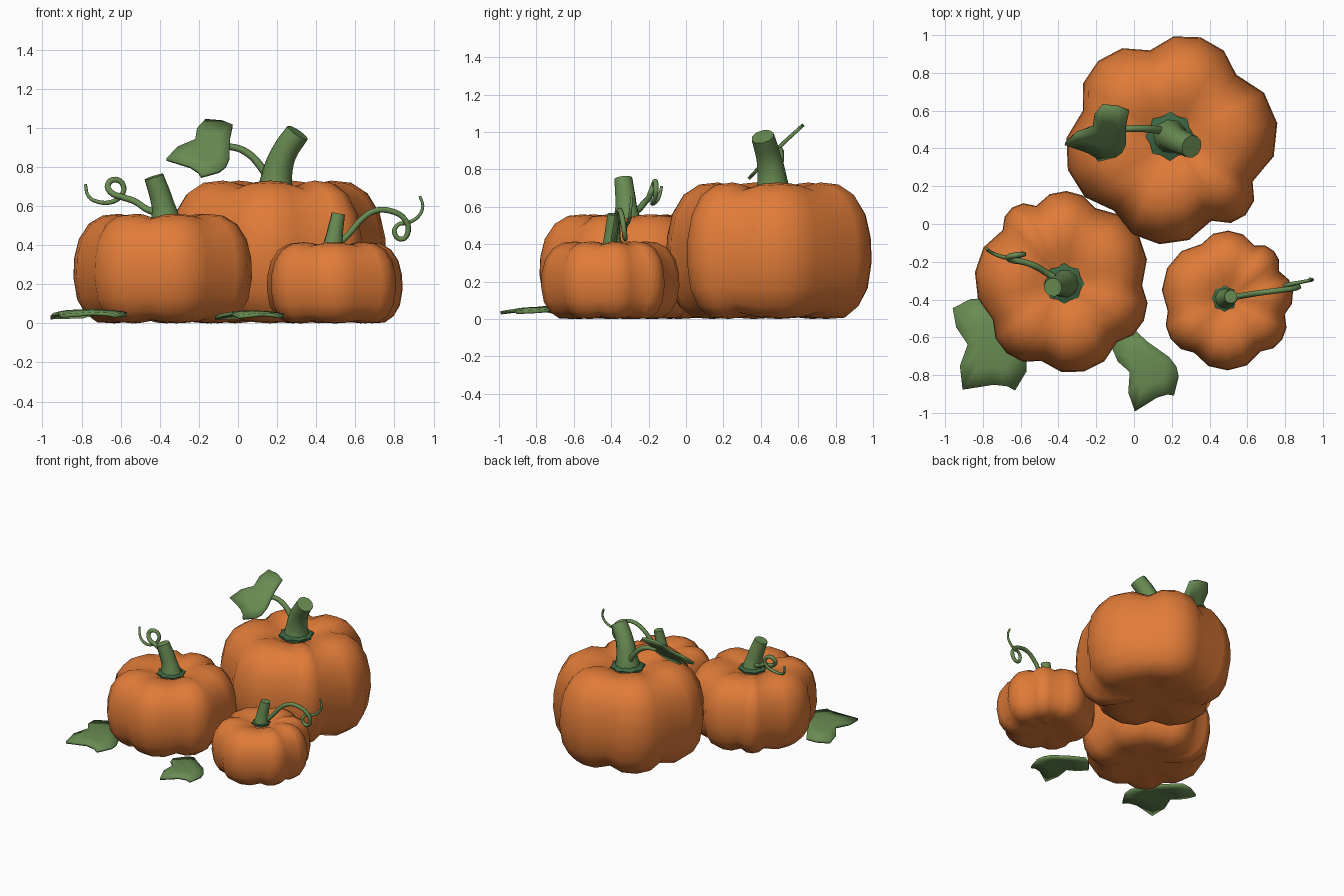
import bpy
import math
from mathutils import Matrix, Vector

default = bpy.data.objects.get("Cube")
if default:
    bpy.data.objects.remove(default)


def material(name, red, green, blue):
    mat = bpy.data.materials.new(name)
    mat.use_nodes = True
    color = (red, green, blue, 1)
    mat.diffuse_color = color
    shader = next(n for n in mat.node_tree.nodes if n.type == 'BSDF_PRINCIPLED')
    shader.inputs["Base Color"].default_value = color
    shader.inputs["Roughness"].default_value = 0.8
    return mat


ORANGE = material("pumpkin orange", .75, .2, .04)
GREEN = material("stem and leaf green", .14, .26, .085)
DARK = material("collar dark green", .045, .13, .055)


def finish(obj, angle):
    bpy.ops.object.select_all(action='DESELECT')
    obj.select_set(True)
    bpy.context.view_layer.objects.active = obj
    bpy.ops.object.shade_smooth_by_angle(angle=math.radians(angle))


def mesh_object(name, verts, faces, mat, angle=60):
    mesh = bpy.data.meshes.new(name)
    mesh.from_pydata(verts, [], faces)
    mesh.materials.append(mat)
    obj = bpy.data.objects.new(name, mesh)
    bpy.context.collection.objects.link(obj)
    finish(obj, angle)
    return obj


def ring_faces(rings, count):
    return [(r * count + i, r * count + (i + 1) % count,
             (r + 1) * count + (i + 1) % count, (r + 1) * count + i)
            for r in range(rings - 1) for i in range(count)]


# Half section of a pumpkin: radius and height as fractions, bottom to top
SECTION = [(.3, .02), (.55, 0), (.74, .01), (.87, .09), (.96, .22), (1, .42), (.99, .6),
           (.94, .77), (.83, .91), (.68, .985), (.5, 1), (.33, .97), (.2, .92), (.1, .9)]
STEPS = 4


def pumpkin(name, center, radii, height, creases, depth):
    """Lathed body whose lobes lie between the given crease angles."""
    spokes = []
    for i, start in enumerate(creases):
        end = creases[i + 1] if i + 1 < len(creases) else creases[0] + 360
        for s in range(STEPS):
            t = s / STEPS
            factor = 1 - depth * (1 - math.sin(math.pi * t) ** .7)
            spokes.append((math.radians(start + (end - start) * t), factor))
    verts = []
    for radius, level in SECTION:
        for angle, factor in spokes:
            squash = 1 - (1 - factor) * .6 * min(1, radius * 2)
            verts.append((center[0] + math.cos(angle) * radius * factor * radii[0],
                          center[1] + math.sin(angle) * radius * factor * radii[1],
                          height * (.45 + (level - .45) * squash)))
    count = len(spokes)
    faces = ring_faces(len(SECTION), count)
    faces.append(tuple(reversed(range(count))))
    faces.append(tuple(range(len(verts) - count, len(verts))))
    return mesh_object(name, verts, faces, ORANGE, 75)


def tube(name, points, sizes, mat=GREEN, sides=3):
    """Round tapering tube through the points, sizes spread evenly along it."""
    curve = bpy.data.curves.new(name, 'CURVE')
    curve.dimensions = '3D'
    curve.bevel_depth = 1
    curve.bevel_resolution = sides
    curve.resolution_u = 4
    curve.use_fill_caps = True
    spline = curve.splines.new('BEZIER')
    spline.bezier_points.add(len(points) - 1)
    for i, (knot, co) in enumerate(zip(spline.bezier_points, points)):
        knot.co = co
        knot.handle_left_type = knot.handle_right_type = 'AUTO'
        place = i / (len(points) - 1) * (len(sizes) - 1)
        low = min(int(place), len(sizes) - 2)
        knot.radius = sizes[low] + (sizes[low + 1] - sizes[low]) * (place - low)
    curve.materials.append(mat)
    obj = bpy.data.objects.new(name, curve)
    bpy.context.collection.objects.link(obj)
    bpy.ops.object.select_all(action='DESELECT')
    obj.select_set(True)
    bpy.context.view_layer.objects.active = obj
    bpy.ops.object.convert(target='MESH')
    finish(bpy.context.view_layer.objects.active, 50)


def collar(name, center, radius, level):
    """Pointed skirt around the foot of a stem."""
    count = 16
    rows = [(.5, .28), (.72, .12), (1, .06), (.95, -.22)]
    verts = []
    for spread, lift in rows:
        for i in range(count):
            wave = .86 if i % 2 and spread > .8 else 1
            angle = math.tau * i / count
            verts.append((center[0] + math.cos(angle) * spread * wave * radius,
                          center[1] + math.sin(angle) * spread * wave * radius,
                          level + lift * radius))
    faces = [tuple(reversed(f)) for f in ring_faces(len(rows), count)]
    mesh_object(name, verts, faces, DARK, 40)


# Three-lobed leaf outline, stalk at the origin and tip along +x
OUTLINE = [(.36, 0), (.265, -.083), (.15, -.113), (.112, -.214), (.04, -.287), (-.05, -.24),
           (-.1, -.18), (-.05, -.06), (0, .12), (.04, .186), (.09, .22), (.206, .228),
           (.21, .184), (.244, .12)]


def leaf(name, base, turn, tilt, length, width, dome):
    place = (Matrix.Translation(base) @ Matrix.Rotation(math.radians(tilt), 4, 'X')
             @ Matrix.Rotation(math.radians(turn), 4, 'Z'))
    middle = Vector((.1, 0))
    count = len(OUTLINE)
    verts = []
    for share in (1, .5):
        for point in OUTLINE:
            flat = middle.lerp(Vector(point), share)
            drop = -dome * (flat - middle).length_squared
            verts.append(place @ Vector((flat.x * length, flat.y * width, drop)))
    verts.append(place @ Vector((middle.x * length, 0, 0)))
    faces = ring_faces(2, count)
    faces += [(count + i, count + (i + 1) % count, 2 * count) for i in range(count)]
    obj = mesh_object(name, verts, faces, GREEN)
    solid = obj.modifiers.new("thickness", 'SOLIDIFY')
    solid.thickness = .018
    solid.offset = -1


# Bodies
pumpkin("large_pumpkin", (.195, .45), (.57, .56), .73, [-64, -28, 45, 103, 162, 232], .14)
pumpkin("medium_pumpkin", (-.375, -.31), (.47, .485), .56,
        [-106, -47, -2, 66, 110, 140, 207], .11)
pumpkin("small_pumpkin", (.49, -.405), (.355, .37), .415,
        [-123, -55, -13, 28, 62, 115, 190], .11)

# Collars
collar("large_collar", (.19, .465), .13, .68)
collar("medium_collar", (-.37, -.315), .108, .52)
collar("small_collar", (.48, -.395), .07, .385)

# Stems
tube("large_stem", [(.19, .465, .64), (.2, .46, .76), (.235, .44, .87), (.305, .41, .975)],
     [.1, .078, .066, .062])
tube("medium_stem", [(-.365, -.315, .5), (-.385, -.32, .61), (-.43, -.335, .75)],
     [.08, .058, .05])
tube("small_stem", [(.48, -.395, .36), (.495, -.393, .46), (.513, -.385, .56)],
     [.058, .042, .035])

# Vine and tendrils
tube("leaf_vine", [(.17, .49, .72), (.11, .5, .81), (.05, .505, .87), (-.02, .505, .9),
                   (-.09, .495, .9)], [.022, .016], sides=2)
tube("medium_tendril", [(-.38, -.31, .56), (-.46, -.26, .58), (-.53, -.22, .625),
                        (-.59, -.2, .645), (-.65, -.19, .67), (-.665, -.175, .71),
                        (-.625, -.165, .735), (-.585, -.16, .7), (-.6, -.165, .65),
                        (-.65, -.18, .62), (-.71, -.17, .62), (-.765, -.145, .65),
                        (-.78, -.13, .71)], [.018, .015, .008], sides=2)
tube("small_tendril", [(.51, -.39, .4), (.57, -.38, .46), (.63, -.37, .53), (.7, -.36, .575),
                       (.78, -.35, .575), (.85, -.34, .535), (.87, -.33, .47),
                       (.835, -.325, .43), (.8, -.33, .465), (.82, -.32, .505),
                       (.87, -.31, .515), (.925, -.3, .55), (.945, -.295, .6),
                       (.93, -.29, .65)], [.016, .014, .007], sides=2)

# Leaves
leaf("vine_leaf", (-.07, .49, .9), 197, 45, .86, .75, .1)
leaf("left_ground_leaf", (-.7, -.58, .055), 235, 0, 1, 1, .4)
leaf("right_ground_leaf", (.1, -.68, .048), 253, 0, .9, .75, .35)
